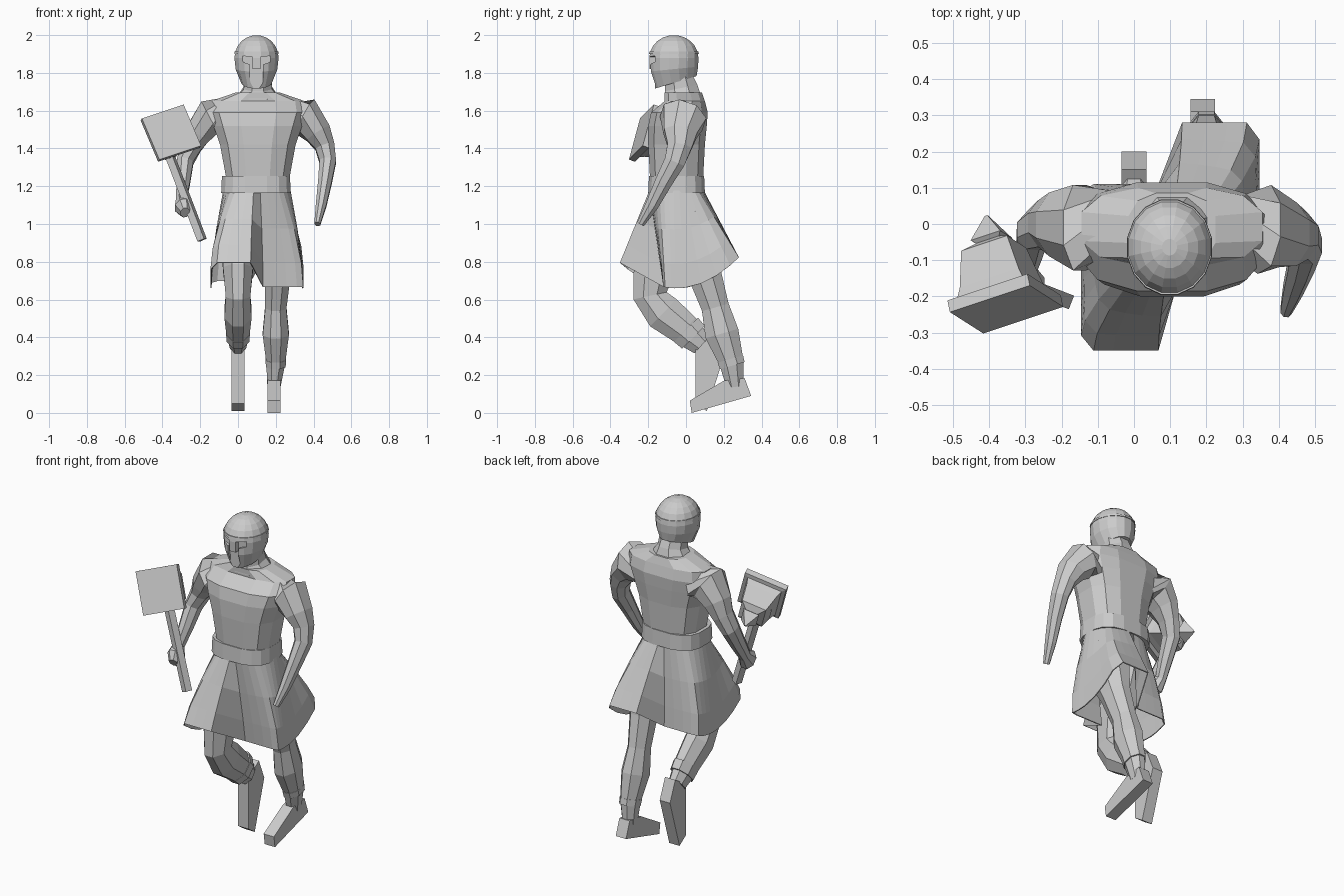
import bpy, bmesh, math
from mathutils import Vector, Matrix

default_cube = bpy.data.objects.get("Cube")
if default_cube:
    bpy.data.objects.remove(default_cube, do_unlink=True)

shade = (.6, .6, .6, 1)
grey = bpy.data.materials.new("light grey")
grey.use_nodes = True
grey.diffuse_color = shade
grey.node_tree.nodes["Principled BSDF"].inputs["Base Color"].default_value = shade


def skin(name, rings, caps=True, frame=Matrix()):
    """Join closed rings of points into a flat-shaded object."""
    bm = bmesh.new()
    loops = [[bm.verts.new(point) for point in ring] for ring in rings]
    for lower, upper in zip(loops, loops[1:]):
        for i in range(len(lower)):
            bm.faces.new((lower[i - 1], lower[i], upper[i], upper[i - 1]))
    if caps:
        bm.faces.new(loops[0])
        bm.faces.new(loops[-1])
    bm.transform(frame)
    bmesh.ops.recalc_face_normals(bm, faces=bm.faces)
    mesh = bpy.data.meshes.new(name)
    bm.to_mesh(mesh)
    bm.free()
    mesh.materials.append(grey)
    obj = bpy.data.objects.new(name, mesh)
    bpy.context.collection.objects.link(obj)
    return obj


def section(sides, power=1):
    """Unit cross-section; a power below one makes it boxier."""
    turns = [math.tau * (i + .5) / sides for i in range(sides)]
    reach = max(math.cos(turn) for turn in turns)

    def bulge(value):
        return math.copysign(abs(value / reach) ** power, value)

    return [(bulge(math.cos(turn)), bulge(math.sin(turn))) for turn in turns]


def stack(name, sides, power, centre, *levels):
    """Level rings: height, half width, half depth, shift along y, slope."""
    rings = []
    for height, width, depth, shift, slope in levels:
        rings.append([(centre[0] + u * width, centre[1] + shift + v * depth,
                       height + v * depth * slope) for u, v in section(sides, power)])
    return skin(name, rings)


def limb(name, flatness, **joints):
    """Eight-sided tube through named joints, each x, y, z and radius."""
    points = [Vector(joint[:3]) for joint in joints.values()]
    rings = []
    for i, joint in enumerate(joints.values()):
        before, after = points[max(i - 1, 0)], points[min(i + 1, len(points) - 1)]
        along = (after - before).normalized()
        side = Vector((1, 0, 0))
        side = (side - along * side.dot(along)).normalized()
        depth = along.cross(side)
        rings.append([points[i] + joint[3] * (side * u * flatness + depth * v)
                      for u, v in section(8)])
    return skin(name, rings)


def square_stack(name, frame, *levels):
    """Square rings of (distance, half size) along the frame's z axis."""
    return skin(name, [[(u * size, v * size, distance) for u, v in section(4)]
                       for distance, size in levels], frame=frame)


def foot(name, middle, outline):
    """Flat-sided foot from a side outline in y and z."""
    return skin(name, [[(middle + side, y, z) for y, z in outline]
                       for side in (-.034, .034)])


# Helmet: rounded dome, narrowing jaw and thin brow band
head = Vector((.098, -.064, 1.88))
dome = []
for step in range(6):
    angle = math.radians(16 * step)
    spread = math.cos(angle)
    dome.append((head.z + .12 * math.sin(angle), .117 * spread, .13 * spread, 0, 0))
helmet = stack("helmet", 16, 1, head, (1.75, .08, .11, .01, .3),
               (1.82, .11, .128, 0, .1), *dome)
stack("brow_band", 16, 1, head, (1.9, .117, .132, 0, 0), (1.912, .116, .13, 0, 0))

# Face opening: eye slots and a mouth slot around a nose guard
half = [(.02, 1.82), (.02, 1.885), (.08, 1.89), (.08, 1.86), (.035, 1.845), (.03, 1.6)]
outline = half + [(-x, z) for x, z in reversed(half)]
cutter = skin("face_cutter", [[(head.x + x, y, z) for x, z in outline]
                              for y in (-.3, -.165)])
cutter.hide_render = True
opening = helmet.modifiers.new("face opening", "BOOLEAN")
opening.operation, opening.solver, opening.object = "DIFFERENCE", "EXACT", cutter
bpy.context.view_layer.objects.active = helmet
bpy.ops.object.modifier_apply(modifier=opening.name)
bpy.data.objects.remove(cutter, do_unlink=True)

# Torso, neck and belt
body = Vector((.105, -.05, 0))
stack("torso", 12, .75, body,
      (1.23, .165, .14, 0, 0), (1.42, .2, .15, 0, 0), (1.52, .235, .155, .005, 0),
      (1.59, .26, .15, .015, 0), (1.65, .25, .107, .043, 0), (1.695, .12, .1, .035, 0))
stack("neck", 8, 1, body, (1.66, .12, .1, .035, 0), (1.72, .075, .085, .025, .2),
      (1.8, .07, .07, .01, 0))
stack("belt", 16, .7, body - Vector((.01, 0, 0)), (1.165, .184, .15, 0, 0),
      (1.255, .18, .146, 0, 0))

# Skirt: boxy hem, swept forward over the right thigh and back over the left
waist, hem = [], []
for u, v in section(32):
    forward = v < 0
    reach = (.3 if u < 0 else .07) if forward else (.16 if u < 0 else .33)
    boxy_u, boxy_v = (max(-1, min(1, 1.35 * value)) for value in (u, v))
    drop = Vector((.1 + .246 * boxy_u, body.y + reach * boxy_v, .66))
    drop.z += 1.5 * (drop.y - body.y) ** 2
    hem.append(drop)
    waist.append(Vector((.1 + .178 * u, body.y + .143 * v, 1.18)))
rings = []
for fall, flare in ((0, 0), (.4, .55), (.75, .9), (1, 1)):
    ring = [top.lerp(bottom, fall) for top, bottom in zip(waist, hem)]
    for point, top, bottom in zip(ring, waist, hem):
        point.x = top.x + (bottom.x - top.x) * flare
    rings.append(ring)
skirt = skin("skirt", rings, caps=False)
cloth = skirt.modifiers.new("cloth thickness", "SOLIDIFY")
cloth.thickness, cloth.offset = .006, -1

# Arms: the left hangs forward, the right grips the hammer
limb("left_arm", .8, chest=(.25, 0, 1.57, .1), shoulder=(.36, -.015, 1.565, .118),
     deltoid=(.425, -.03, 1.48, .088), upper=(.46, -.035, 1.41, .065),
     elbow=(.475, -.06, 1.33, .055), forearm=(.46, -.12, 1.22, .045),
     wrist=(.44, -.18, 1.1, .035), fingers=(.42, -.24, 1, .02))
limb("right_arm", .8, chest=(-.04, 0, 1.57, .1), shoulder=(-.15, -.01, 1.565, .118),
     deltoid=(-.21, 0, 1.48, .088), upper=(-.245, 0, 1.41, .065),
     elbow=(-.28, -.02, 1.33, .055), forearm=(-.29, -.08, 1.22, .045),
     wrist=(-.3, -.13, 1.13, .035), fist=(-.29, -.17, 1.09, .055),
     knuckles=(-.28, -.21, 1.06, .03))

# Hammer: square striking face, tapered body, rear spike, handle and socket
across = Vector((.24, .08, .08)).normalized()
back = across.cross(Vector((.09, -.06, -.22))).normalized()
frame = Matrix((across, back.cross(across), back)).transposed().to_4x4()
frame.translation = (-.352, -.236, 1.487)
square_stack("hammer_head", frame, (0, .122), (.035, .122), (.04, .1), (.07, .09),
             (.18, .07), (.2, .035), (.21, .045), (.28, .004))
top, bottom = Vector((-.395, -.13, 1.45)), Vector((-.19, -.21, .915))
shaft = bottom - top
frame = Matrix.Translation(top) @ shaft.to_track_quat("Z", "Y").to_matrix().to_4x4()
square_stack("hammer_handle", frame, (0, .02), (shaft.length, .02))
square_stack("hammer_socket", frame, (0, .05), (.07, .05), (.11, .024))

# Left leg, trailing behind
limb("left_leg", .77, hip=(.2, 0, 1.05, .12), seat=(.21, .05, .88, .12),
     thigh=(.21, .1, .73, .088), knee=(.2, .155, .56, .073), calf=(.2, .19, .42, .09),
     shin=(.2, .24, .27, .065), ankle=(.19, .26, .14, .045))
limb("left_cuff", .77, top=(.2, .235, .285, .07), bottom=(.2, .245, .25, .068))
foot("left_foot", .19, [(.03, 0), (.345, .09), (.31, .185), (.2, .17), (.02, .065)])

# Right leg, raised and bent
limb("right_leg", .72, hip=(.01, -.05, 1.05, .12), seat=(0, -.12, .88, .12),
     thigh=(0, -.17, .76, .11), knee=(0, -.19, .62, .09), calf=(0, -.12, .53, .1),
     shin=(0, -.005, .44, .085), ankle=(0, .085, .36, .06))
limb("right_cuff", .7, top=(0, 0, .44, .09), bottom=(0, .04, .4, .085))
foot("right_foot", 0, [(.05, .05), (.11, .01), (.2, .3), (.15, .42), (.05, .36)])
